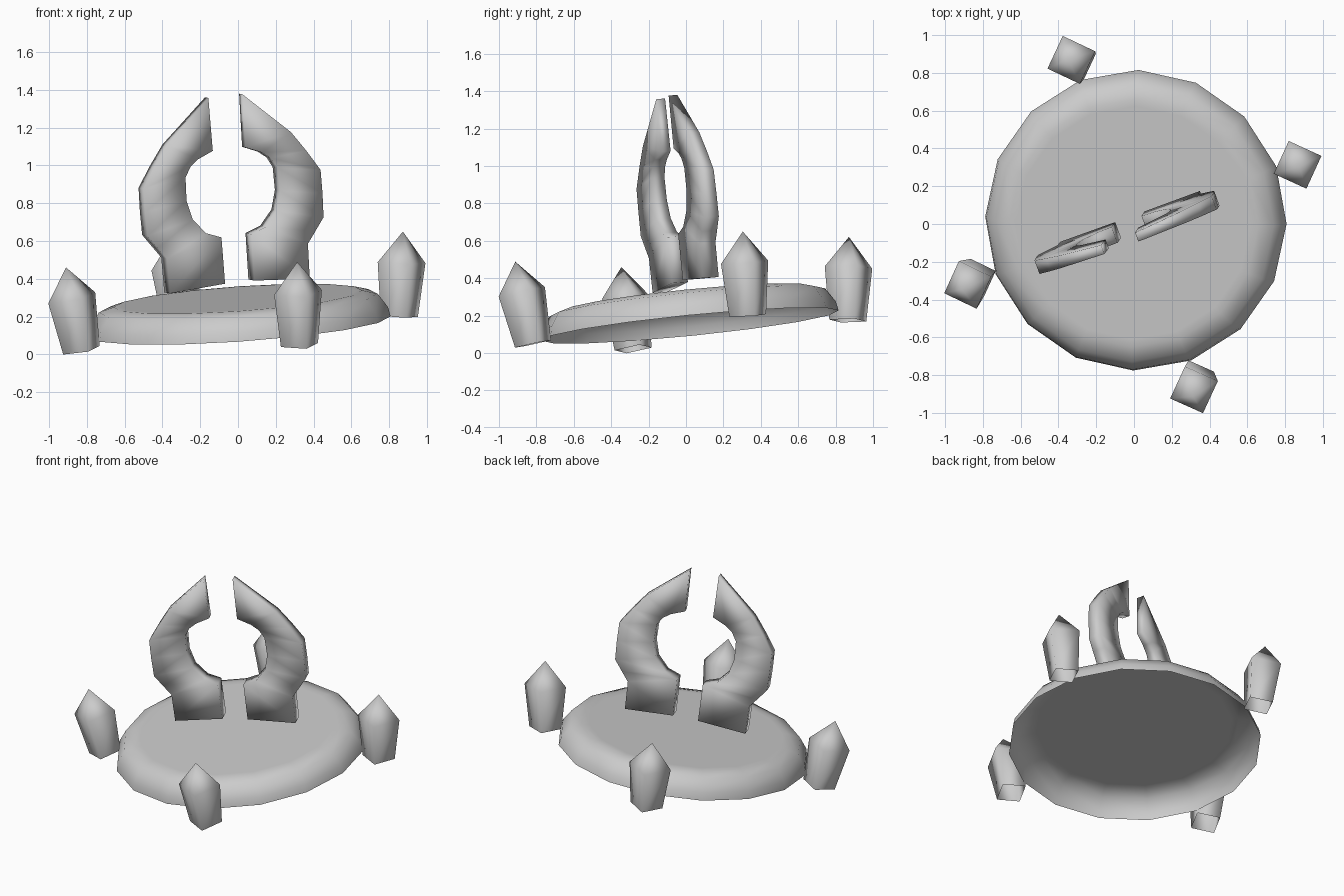
import bpy, bmesh
from math import cos, sin, pi, radians, atan
from mathutils import Matrix, Vector

cube = bpy.data.objects.get("Cube")
if cube:
    bpy.data.objects.remove(cube, do_unlink=True)

grey = bpy.data.materials.new("stone grey")
grey.use_nodes = True
grey.diffuse_color = (0.6, 0.6, 0.6, 1)
grey.node_tree.nodes["Principled BSDF"].inputs["Base Color"].default_value = (0.6, 0.6, 0.6, 1)

# The whole model rests on one gently tilted frame
TILT = (Matrix.Translation((0.01, 0.02, 0.147))
        @ Matrix.Rotation(-atan(0.07), 4, 'Y')
        @ Matrix.Rotation(atan(0.1), 4, 'X'))


def ring(radius, height, sides):
    return [Vector((radius * cos(2 * pi * i / sides), radius * sin(2 * pi * i / sides), height))
            for i in range(sides)]


def loft(name, rings, local, cap_start=False, cap_end=False):
    """Skin a stack of equal rings into a smooth shell."""
    bm = bmesh.new()
    loops = [[bm.verts.new(p) for p in r] for r in rings]
    for a, b in zip(loops, loops[1:]):
        for i in range(len(a)):
            j = (i + 1) % len(a)
            bm.faces.new((a[i], a[j], b[j], b[i]))
    if cap_start:
        bm.faces.new(loops[0][::-1])
    if cap_end:
        bm.faces.new(loops[-1])
    bmesh.ops.remove_doubles(bm, verts=bm.verts, dist=0.0005)
    bmesh.ops.recalc_face_normals(bm, faces=bm.faces)
    for f in bm.faces:
        f.smooth = True
    mesh = bpy.data.meshes.new(name)
    bm.to_mesh(mesh)
    bm.free()
    mesh.materials.append(grey)
    obj = bpy.data.objects.new(name, mesh)
    bpy.context.collection.objects.link(obj)
    obj.matrix_world = TILT @ local
    return obj


# Round base: a hollow cap, open underneath
profile = [(0.80, 0), (0.79, 0.05), (0.74, 0.125), (0.66, 0.148), (0.62, 0.148)]
loft("base_disc", [ring(r, h, 16) for r, h in profile],
     Matrix.Rotation(radians(-1.4), 4, 'Z'), cap_end=True)

# Four pointed posts leaning outward around the rim
post = [(0.105, 0), (0.135, 0.285), (0.0001, 0.45)]
for k, label in enumerate(("left", "back", "right", "front")):
    place = (Matrix.Rotation(radians(20 + 90 * k), 4, 'Z')
             @ Matrix.Translation((0.90, 0, -0.036))
             @ Matrix.Rotation(0.12, 4, 'Y'))
    loft(label + "_post", [ring(r, h, 4) for r, h in post], place)

# Pair of curved horns: outer point, inner point and half depth per section
sections = [
    ((0.373, 0.071), (0.078, 0.092), 0.045),
    ((0.376, 0.257), (0.080, 0.339), 0.045),
    ((0.420, 0.318), (0.160, 0.370), 0.044),
    ((0.470, 0.388), (0.225, 0.450), 0.042),
    ((0.474, 0.515), (0.250, 0.552), 0.040),
    ((0.473, 0.640), (0.246, 0.675), 0.038),
    ((0.405, 0.750), (0.215, 0.730), 0.036),
    ((0.332, 0.856), (0.170, 0.765), 0.033),
    ((0.091, 1.083), (0.087, 0.800), 0.025),
]
horn_frame = Matrix.Translation((0, 0, 0.148)) @ Matrix.Rotation(radians(20), 4, 'Z')
for side, label in ((1, "left"), (-1, "right")):
    rings = []
    for (ou, ov), (iu, iv), d in sections:
        o, n = side * ou * 1.06, side * iu * 1.06
        rings.append([Vector((o, -d, ov)), Vector((n, -d, iv)),
                      Vector((n, d, iv)), Vector((o, d, ov))])
    loft(label + "_horn", rings, horn_frame, cap_start=True, cap_end=True)
